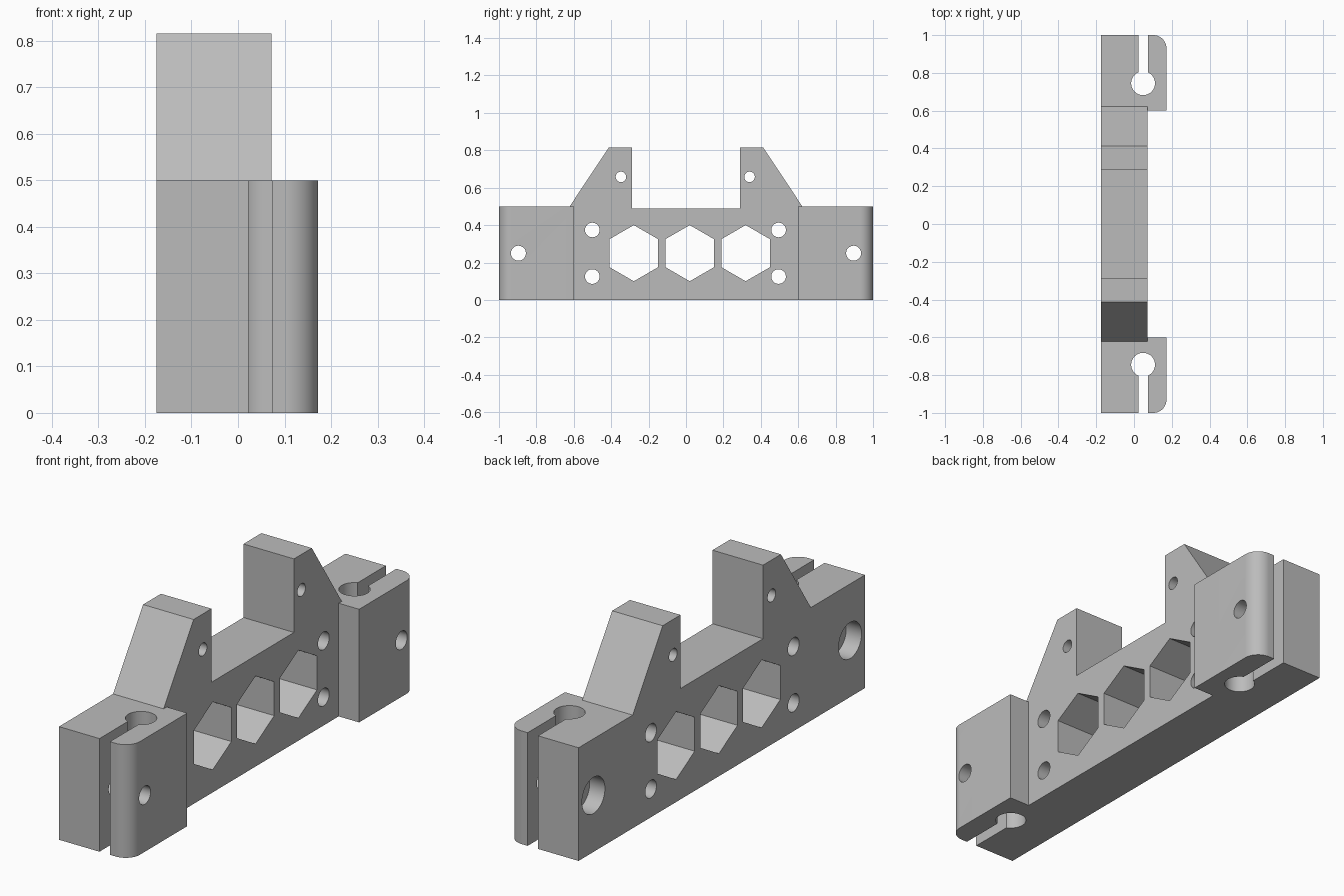
import bpy, bmesh
from math import sin, cos, radians, pi

cube = bpy.data.objects.get("Cube")
if cube:
    bpy.data.objects.remove(cube, do_unlink=True)

grey = bpy.data.materials.new("plain grey")
grey.use_nodes = True
colour = (0.5, 0.5, 0.5, 1)
grey.diffuse_color = colour
grey.node_tree.nodes["Principled BSDF"].inputs["Base Color"].default_value = colour

BACK, FACE, JAW = -0.175, 0.072, 0.172   # x of the plate back, plate face, jaw face
BLOCK_TOP = 0.5


def ring(u, v, r, n=48):
    """Regular polygon with one corner pointing up."""
    return [(u + r * sin(2 * pi * i / n), v + r * cos(2 * pi * i / n)) for i in range(n)]


def prism(name, points, axis, lo, hi):
    """Extrude an outline: (y, z) points along x, or (x, y) points along z."""
    bm = bmesh.new()
    place = (lambda u, v: (lo, u, v)) if axis == "x" else (lambda u, v: (u, v, lo))
    base = bm.faces.new([bm.verts.new(place(u, v)) for u, v in points])
    top = bmesh.ops.extrude_face_region(bm, geom=[base])["geom"]
    step = (hi - lo, 0, 0) if axis == "x" else (0, 0, hi - lo)
    bmesh.ops.translate(bm, vec=step, verts=[g for g in top if isinstance(g, bmesh.types.BMVert)])
    bmesh.ops.recalc_face_normals(bm, faces=bm.faces)
    mesh = bpy.data.meshes.new(name)
    bm.to_mesh(mesh)
    bm.free()
    mesh.materials.append(grey)
    obj = bpy.data.objects.new(name, mesh)
    bpy.context.collection.objects.link(obj)
    return obj


def combine(body, tool, operation):
    """Apply one boolean and discard the tool."""
    mod = body.modifiers.new("shape", "BOOLEAN")
    mod.operation, mod.object, mod.solver = operation, tool, "EXACT"
    bpy.context.view_layer.objects.active = body
    bpy.ops.object.modifier_apply(modifier=mod.name)
    bpy.data.objects.remove(tool, do_unlink=True)


def bore(y, z, r, n=48, lo=-0.3, hi=0.3):
    combine(body, prism("bore", ring(y, z, r, n), "x", lo, hi), "DIFFERENCE")


# Long plate with two sloped towers
half = [(0.288, 0.49), (0.288, 0.815), (0.413, 0.815), (0.622, BLOCK_TOP),
        (1, BLOCK_TOP), (1, 0)]
outline = half + [(-y, z) for y, z in reversed(half)]
body = prism("bracket_body", outline, "x", BACK, FACE)

for side in (-1, 1):
    # Clamp jaw with a rounded outer corner
    r = 0.07
    arc = [(JAW - r + r * cos(radians(a)), 1 - r + r * sin(radians(a)))
           for a in [i * 90 / 24 for i in range(25)]]
    jaw = [(0, 0.6), (JAW, 0.6)] + arc + [(0, 1)]
    combine(body, prism("jaw", [(x, side * y) for x, y in jaw], "z", 0, BLOCK_TOP), "UNION")

    # Keyhole: rod hole and the slot opening to the end
    combine(body, prism("rod_hole", ring(0.048, side * 0.745, 0.063), "z", -0.1, 0.6), "DIFFERENCE")
    slot = [(0.023, 0.745), (0.074, 0.745), (0.074, 1.1), (0.023, 1.1)]
    combine(body, prism("slot", [(x, side * y) for x, y in slot], "z", -0.1, 0.6), "DIFFERENCE")

    # Clamp bolt hole with a counterbore at the back
    bore(side * 0.896, 0.25, 0.04)
    bore(side * 0.896, 0.25, 0.08, lo=-0.3, hi=BACK + 0.075)

    # Tower hole and pair of mounting holes
    bore(side * 0.344 - 0.004, 0.658, 0.028)
    for z in (0.125, 0.374):
        bore(side * 0.498 - 0.003, z, 0.039)

# Row of hexagonal windows
for i in (-1, 0, 1):
    bore(0.02 + i * 0.299, 0.25, 0.15, n=6)

bpy.ops.object.select_all(action="DESELECT")
body.select_set(True)
bpy.context.view_layer.objects.active = body
bpy.ops.object.shade_smooth_by_angle(angle=radians(25))
